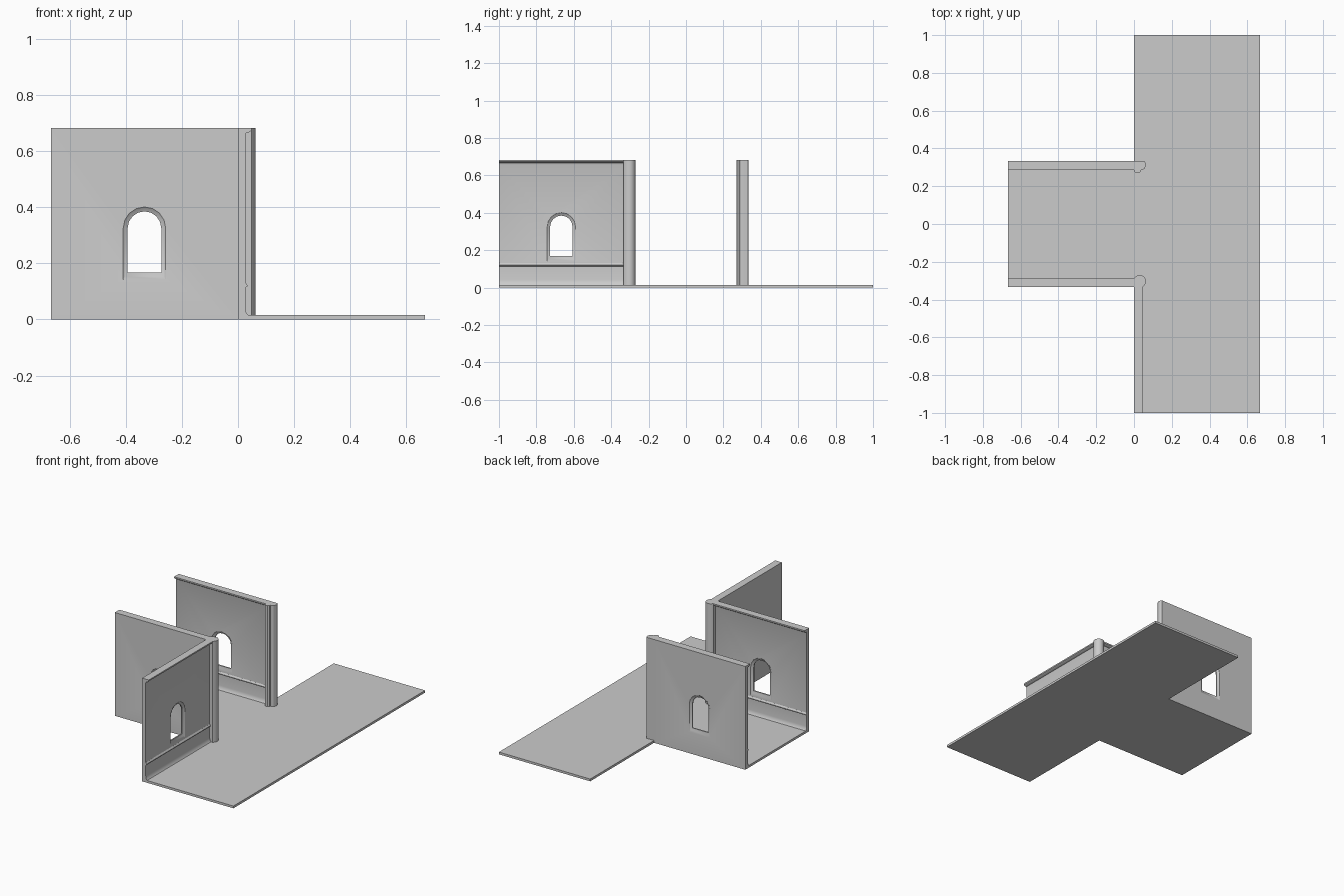
import bpy, bmesh, math

if "Cube" in bpy.data.objects:
    bpy.data.objects.remove(bpy.data.objects["Cube"])

L = 2 / 3      # module length
H = 0.682      # wall height
Y = 1 / 3      # half width of the passage


def make_object(name, loops):
    """Closed solid lofted through equal-length loops of 3D points."""
    bm = bmesh.new()
    rings = [[bm.verts.new(p) for p in loop] for loop in loops]
    n = len(rings[0])
    for a, b in zip(rings, rings[1:]):
        for i in range(n):
            j = (i + 1) % n
            bm.faces.new((a[i], a[j], b[j], b[i]))
    bm.faces.new(rings[0])
    bm.faces.new(rings[-1])
    bmesh.ops.recalc_face_normals(bm, faces=bm.faces)
    mesh = bpy.data.meshes.new(name)
    bm.to_mesh(mesh)
    bm.free()
    obj = bpy.data.objects.new(name, mesh)
    bpy.context.collection.objects.link(obj)
    return obj


def prism(name, plan, z0, z1):
    return make_object(name, [[(x, y, z) for x, y in plan] for z in (z0, z1)])


# Wall section (depth, height): coved foot, dado rail, cornice
SECTION = [(0, 0), (0.036, 0), (0.036, 0.015), (0.029, 0.025), (0.026, 0.042),
           (0.026, 0.113), (0.033, 0.117), (0.033, 0.122), (0.026, 0.132),
           (0.026, 0.655), (0.029, 0.665), (0.040, 0.667), (0.048, 0.673),
           (0.048, H), (0, H)]

# Window splay (depth, half width, sill height), symmetrical through the wall
SPLAY = [(-0.004, 0.081, 0.132), (0.005, 0.069, 0.154), (0.009, 0.060, 0.168),
         (0.017, 0.060, 0.168), (0.021, 0.069, 0.154), (0.030, 0.081, 0.132)]


def arch(half, sill):
    top = 0.325
    pts = [(L / 2 - half, sill), (L / 2 + half, sill)]
    for i in range(9):
        a = math.pi * i / 8
        pts.append((L / 2 + half * math.cos(a), top + half * math.sin(a)))
    return pts


def window_wall(name, place):
    """place maps (along, depth, height) to world coordinates."""
    wall = make_object(name, [[place(u, d, z) for d, z in SECTION] for u in (0, L)])
    cutter = make_object(name + "_window_cutter",
                         [[place(u, d, z) for u, z in arch(w, s)] for d, w, s in SPLAY])
    mod = wall.modifiers.new("window", 'BOOLEAN')
    mod.operation = 'DIFFERENCE'
    mod.solver = 'EXACT'
    mod.object = cutter
    bpy.context.view_layer.objects.active = wall
    bpy.ops.object.modifier_apply(modifier=mod.name)
    bpy.data.objects.remove(cutter, do_unlink=True)


# Floor slab, T-shaped
prism("floor", [(0, -1), (L, -1), (L, 1), (0, 1), (0, Y), (-L, Y), (-L, -Y), (0, -Y)],
      0, 0.015)

# Two passage walls and one side wall
window_wall("passage_wall_front", lambda u, d, z: (u - L, -Y + d, z))
window_wall("passage_wall_back", lambda u, d, z: (u - L, Y - d, z))
window_wall("side_wall", lambda u, d, z: (d, u - 1, z))

# Rounded corner column where two walls meet
c, r = (0.030, -0.303), 0.033
plan = [(0, -Y), (0.048, -Y)]
for i in range(9):
    a = math.radians(-45 + 180 * i / 8)
    plan.append((c[0] + r * math.cos(a), c[1] + r * math.sin(a)))
plan += [(0, -0.286)]
prism("corner_column", plan, 0, H)

# End column closing the back wall
prism("end_column", [(0, Y), (0.054, Y), (0.061, 0.325), (0.063, 0.308),
                     (0.056, 0.293), (0.046, 0.287), (0.038, 0.287),
                     (0.036, 0.277), (0.026, 0.270), (0.010, 0.270),
                     (0.003, 0.275), (0, 0.286)], 0, H)

# Smooth shading on the curved mouldings, crisp edges elsewhere
bpy.ops.object.select_all(action='SELECT')
bpy.ops.object.shade_smooth_by_angle(angle=math.radians(30))
